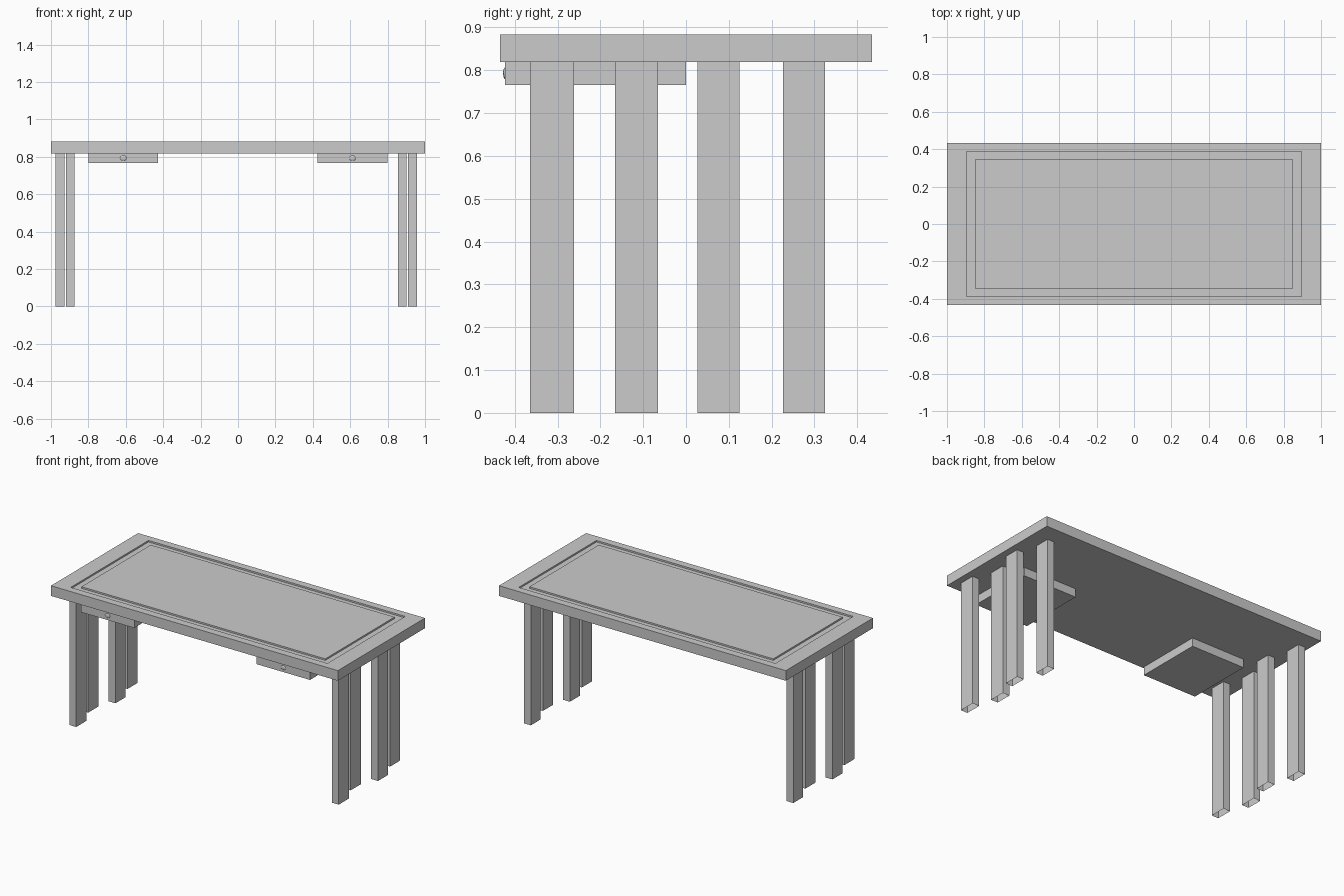
import bpy, bmesh
from mathutils import Matrix

if "Cube" in bpy.data.objects:
    bpy.data.objects.remove(bpy.data.objects["Cube"])


def finish(bm, name):
    bmesh.ops.recalc_face_normals(bm, faces=bm.faces)
    me = bpy.data.meshes.new(name)
    bm.to_mesh(me)
    bm.free()
    ob = bpy.data.objects.new(name, me)
    bpy.context.collection.objects.link(ob)
    return ob


def stacked_loops(name, loops):
    """Bridge concentric rectangles (half_x, half_y, z) and cap both ends."""
    bm = bmesh.new()
    rings = [[bm.verts.new((sx * hx, sy * hy, z))
              for sx, sy in ((-1, -1), (1, -1), (1, 1), (-1, 1))]
             for hx, hy, z in loops]
    for a, b in zip(rings, rings[1:]):
        for i in range(4):
            j = (i + 1) % 4
            bm.faces.new((a[i], a[j], b[j], b[i]))
    bm.faces.new(rings[0])
    bm.faces.new(rings[-1])
    return finish(bm, name)


def box(name, x, y, z, open_bottom=False):
    size = [b - a for a, b in (x, y, z)]
    mid = [(a + b) / 2 for a, b in (x, y, z)]
    bm = bmesh.new()
    bmesh.ops.create_cube(bm, size=1, matrix=Matrix.Translation(mid) @ Matrix.Diagonal((*size, 1)))
    bmesh.ops.recalc_face_normals(bm, faces=bm.faces)
    if open_bottom:
        low = [f for f in bm.faces if f.normal.z < -0.5]
        bmesh.ops.delete(bm, geom=low, context='FACES_ONLY')
        me = bpy.data.meshes.new(name)
        bm.to_mesh(me)
        bm.free()
        ob = bpy.data.objects.new(name, me)
        bpy.context.collection.objects.link(ob)
        return ob
    return finish(bm, name)


# Table top with a shallow rectangular groove
TOP, UNDER = 0.883, 0.819
stacked_loops("table_top", [
    (1.0, 0.434, UNDER), (1.0, 0.434, TOP),
    (0.895, 0.387, TOP), (0.895, 0.387, TOP - 0.01),
    (0.85, 0.345, TOP - 0.01), (0.85, 0.345, TOP)])

# Staggered slab legs, four per side, hollow at the foot
leg_rows = [(-0.364, -0.262), (-0.166, -0.065), (0.027, 0.125), (0.226, 0.324)]
for side, shift in (("right", 0.0), ("left", -1.83)):
    for i, y in enumerate(leg_rows):
        x0 = (0.910 if i % 2 == 0 else 0.855) + shift
        box(f"{side}_leg_{i + 1}", (x0, x0 + 0.047), y, (0, UNDER), open_bottom=True)

# Shallow drawers and their oval knobs
for side, cx in (("left", -0.613), ("right", 0.612)):
    box(f"{side}_drawer", (cx - 0.186, cx + 0.186), (-0.423, 0.0), (0.766, UNDER))
    bm = bmesh.new()
    bmesh.ops.create_uvsphere(bm, u_segments=16, v_segments=8, radius=1, matrix=(
        Matrix.Translation((cx, -0.422, 0.793)) @ Matrix.Diagonal((0.018, 0.005, 0.014, 1))))
    for f in bm.faces:
        f.smooth = True
    finish(bm, f"{side}_knob")
